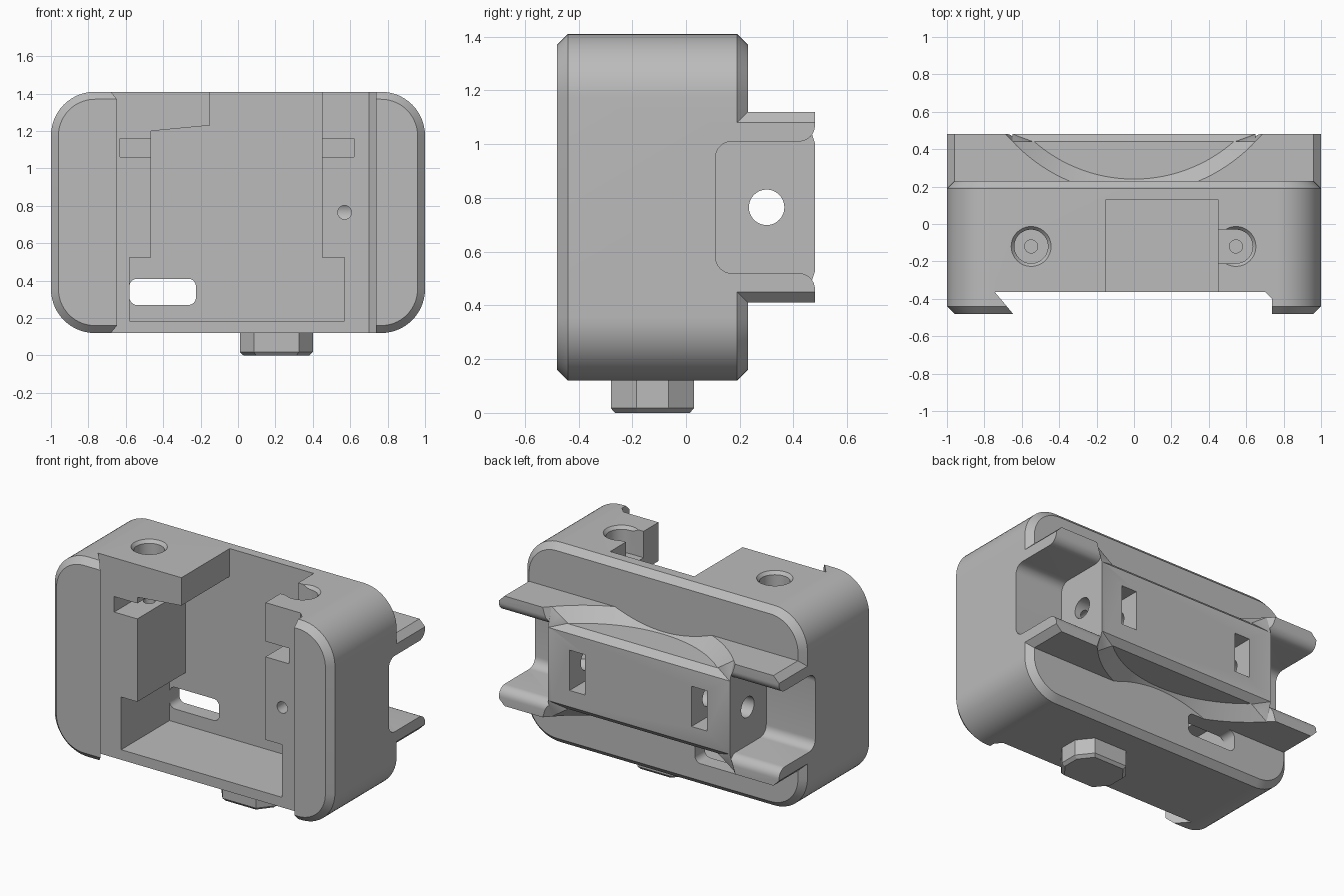
import bpy, bmesh
from math import sin, cos, pi, radians
from mathutils import Vector

if "Cube" in bpy.data.objects:
    bpy.data.objects.remove(bpy.data.objects["Cube"])

grey = bpy.data.materials.new("plain grey")
grey.use_nodes = True
grey.diffuse_color = (0.5, 0.5, 0.5, 1)
grey.node_tree.nodes["Principled BSDF"].inputs["Base Color"].default_value = (0.5, 0.5, 0.5, 1)

MID = 0.765     # height of the rear bracket's centre line
BOLT_Y = -0.12  # depth of the vertical bolt holes


def place(axis, u, v, t):
    return {"x": (t, u, v), "y": (u, t, v), "z": (u, v, t)}[axis]


def make(name, bm):
    bmesh.ops.recalc_face_normals(bm, faces=bm.faces)
    mesh = bpy.data.meshes.new(name)
    bm.to_mesh(mesh)
    bm.free()
    mesh.materials.append(grey)
    obj = bpy.data.objects.new(name, mesh)
    bpy.context.collection.objects.link(obj)
    return obj


def loft(name, axis, sections):
    """Join outlines of equal length, each given as (position, points)."""
    bm = bmesh.new()
    rings = [[bm.verts.new(place(axis, u, v, t)) for u, v in pts] for t, pts in sections]
    n = len(rings[0])
    for a, b in zip(rings, rings[1:]):
        for i in range(n):
            j = (i + 1) % n
            bm.faces.new((a[i], a[j], b[j], b[i]))
    bm.faces.new(rings[0])
    bm.faces.new(rings[-1])
    return make(name, bm)


def prism(name, axis, pts, lo, hi):
    return loft(name, axis, [(lo, pts), (hi, pts)])


def box(name, x0, x1, y0, y1, z0, z1):
    return prism(name, "z", [(x0, y0), (x1, y0), (x1, y1), (x0, y1)], z0, z1)


def arc(cu, cv, r, start, end, n=10):
    angles = [radians(start + (end - start) * i / n) for i in range(n + 1)]
    return [(cu + r * cos(a), cv + r * sin(a)) for a in angles]


def circle(cu, cv, r, n=48):
    return arc(cu, cv, r, 0, 360, n)[:-1]


def rounded(u0, u1, v0, v1, r, n=10):
    return (arc(u1 - r, v1 - r, r, 0, 90, n) + arc(u0 + r, v1 - r, r, 90, 180, n)
            + arc(u0 + r, v0 + r, r, 180, 270, n) + arc(u1 - r, v0 + r, r, 270, 360, n))


def combine(target, tool, operation="DIFFERENCE"):
    mod = target.modifiers.new("combine", "BOOLEAN")
    mod.operation, mod.solver, mod.object = operation, "EXACT", tool
    bpy.context.view_layer.objects.active = target
    bpy.ops.object.modifier_apply(modifier=mod.name)
    bpy.data.objects.remove(tool)


def flip(pts):
    return [(u, 2 * MID - v) for u, v in pts]


# Rounded housing with chamfered front and back rims
full = rounded(-1, 1, 0.12, 1.41, 0.235, 14)
rim = rounded(-0.96, 0.96, 0.16, 1.37, 0.195, 14)
housing = loft("housing", "y", [(-0.48, rim), (-0.44, full), (0.19, full), (0.23, rim)])

# Rear bracket with chamfered ends
half = [(1, 0.45), (1, 1.08), (0.96, 1.12)]
section = half + [(-u, v) for u, v in reversed(half)] + [(-0.96, 0.41), (0.96, 0.41)]
bracket = prism("bracket", "y", section, 0.1, 0.48)

# Curved scoops above and below the bracket, with a bevelled rear lip
for side in (1, -1):
    def z(h):
        return MID + side * h
    scoop = loft("scoop", "z", [(z(0.275), circle(0, 1.05, 0.81, 128)),
                                (z(0.365), circle(0, 1.05, 0.9, 128))])
    combine(scoop, box("limit", -1, 1, -0.5, 0.225, 0, 2))
    combine(bracket, scoop)
    bm = bmesh.new()
    for x, y, h in ((0.54, 0.44, 0.275), (0.65, 0.44, 0.36), (0.65, 0.481, 0.235), (0.69, 0.481, 0.36)):
        for sx in (1, -1):
            bm.verts.new((sx * x, y, z(h)))
            if h == 0.36:
                bm.verts.new((sx * x, y, z(0.4)))
    bmesh.ops.convex_hull(bm, input=bm.verts)
    combine(bracket, make("lip", bm))

combine(housing, bracket, "UNION")

# Side channels with rounded corners and flared mouths
upper = [(0.6, 1.07)] + arc(0.42, 1.07, 0.06, 0, -90, 8) + arc(0.17, 0.95, 0.06, 90, 180, 8)
channel = upper + flip(upper)[::-1]
for lo, hi in ((-1.2, -0.65), (0.65, 1.2)):
    combine(housing, prism("channel", "x", channel, lo, hi))

# Cross bolt hole and the rear nut windows
combine(housing, prism("cross_hole", "x", circle(0.3, MID, 0.066), -1.2, 1.2))
for x in (-0.43, 0.44):
    combine(housing, box("window", x - 0.055, x + 0.055, 0.17, 0.6, MID - 0.13, MID + 0.13))

# Dovetail slide on the front
slide = [(-0.63, -0.5), (-0.745, -0.363), (0.70, -0.363), (0.738, -0.40), (0.738, -0.5)]
combine(housing, prism("slide", "z", slide, -0.1, 1.6))

# Stepped front pocket, open at the top
pocket = [(-0.15, 1.5), (-0.15, 1.23), (-0.465, 1.2), (-0.465, 0.525), (-0.58, 0.525), (-0.58, 0.185),
          (0.57, 0.185), (0.57, 0.525), (0.45, 0.525), (0.45, 1.5)]
combine(housing, prism("pocket", "y", pocket, -0.45, 0.13))
combine(housing, box("left_nut_slot", -0.63, -0.4, -0.45, 0.0, 1.06, 1.16))
combine(housing, box("right_nut_slot", 0.4, 0.62, -0.45, 0.0, 1.06, 1.16))

# Bolt holes in the top, the right one opening into the pocket
for x in (-0.55, 0.545):
    combine(housing, loft("bolt_head", "z", [(1.24, circle(x, BOLT_Y, 0.09)), (1.39, circle(x, BOLT_Y, 0.09)),
                                             (1.42, circle(x, BOLT_Y, 0.115))]))
    combine(housing, prism("bolt_shaft", "z", circle(x, BOLT_Y, 0.035, 24), 0.9, 1.3))
combine(housing, box("bolt_opening", 0.4, 0.545, BOLT_Y - 0.09, BOLT_Y + 0.09, 1.24, 1.5))

# Pin hole and cable slot
combine(housing, prism("pin_hole", "y", circle(0.57, 0.765, 0.037, 24), -0.5, 0.3))
combine(housing, prism("cable_slot", "y", rounded(-0.58, -0.225, 0.27, 0.41, 0.04, 6), 0.0, 0.4))

# Faceted foot under the housing
foot_shape = [(0.12, -0.155), (0.195, -0.06), (0.195, 0.06), (0.12, 0.155)]
foot_shape += [(-u, -v) for u, v in foot_shape]


def foot_ring(s):
    return [(0.205 + s * u, -0.125 + s * v) for u, v in foot_shape]


foot = loft("foot", "z", [(0, foot_ring(0.9)), (0.018, foot_ring(1)), (0.14, foot_ring(1))])

for obj in (housing, foot):
    bpy.ops.object.select_all(action="DESELECT")
    obj.select_set(True)
    bpy.context.view_layer.objects.active = obj
    bpy.ops.object.shade_smooth_by_angle(angle=radians(25))
